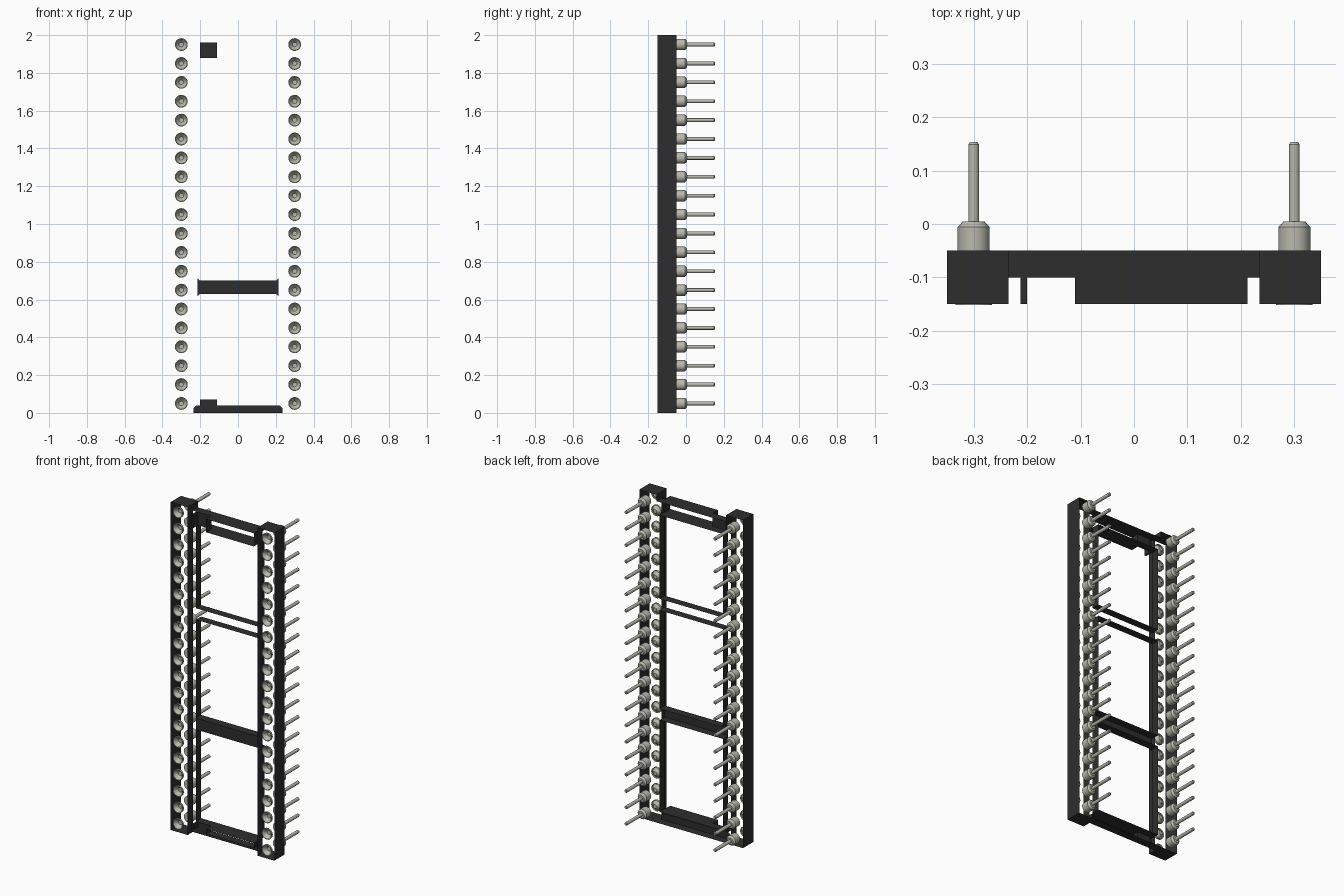
import bpy, bmesh, math
from mathutils import Matrix

cube = bpy.data.objects.get("Cube")
if cube:
    bpy.data.objects.remove(cube, do_unlink=True)


def make_material(name, color, metallic=0.0):
    mat = bpy.data.materials.new(name)
    mat.use_nodes = True
    mat.diffuse_color = (*color, 1)
    bsdf = mat.node_tree.nodes["Principled BSDF"]
    bsdf.inputs["Base Color"].default_value = (*color, 1)
    bsdf.inputs["Roughness"].default_value = 0.6
    return mat


BLACK = make_material("black plastic", (0.027, 0.027, 0.027))
METAL = make_material("pale metal", (0.48, 0.48, 0.42))

# Main dimensions
FRONT, STEP, BACK = -0.15, -0.10, -0.05
OUTER, RAIL_IN, WINDOW, BLOCK = 0.35, 0.235, 0.214, 0.212
NOTCH_L, NOTCH_R = -0.2, -0.11
TOP, END_HI, END_LO = 2.0, 1.96, 1.88
TAB, SILL = 0.04, 0.07
BARS = [(0.63, 0.70), (1.30, 1.37)]


def add_object(name, bm, mat):
    mesh = bpy.data.meshes.new(name)
    bm.to_mesh(mesh)
    bm.free()
    mesh.materials.append(mat)
    obj = bpy.data.objects.new(name, mesh)
    bpy.context.collection.objects.link(obj)
    return obj


def face(bm, points):
    bm.faces.new([bm.verts.new(p) for p in points])


def side_wall(bm, x, y0, y1, z0, z1):
    face(bm, [(x, y0, z0), (x, y1, z0), (x, y1, z1), (x, y0, z1)])


def level_wall(bm, z, x0, x1, y0, y1):
    face(bm, [(x0, y0, z), (x1, y0, z), (x1, y1, z), (x0, y1, z)])


def front_face(bm, y, outline):
    face(bm, [(x, y, z) for x, z in outline])


# Side rails: open moulded shells with a stepped inner wall
for side, name in ((-1, "right_rail"), (1, "left_rail")):
    bm = bmesh.new()
    side_wall(bm, side * OUTER, FRONT, BACK, 0, TOP)
    side_wall(bm, side * RAIL_IN, FRONT, STEP, 0, TOP)
    side_wall(bm, side * RAIL_IN, STEP, BACK, END_HI, TOP)
    for z in (0, TOP):
        level_wall(bm, z, side * RAIL_IN, side * OUTER, FRONT, BACK)
    edges = [SILL] + [z for bar in BARS for z in bar] + [END_LO]
    for low, high in zip(edges[::2], edges[1::2]):
        side_wall(bm, side * WINDOW, STEP, BACK, low, high)
    add_object(name, bm, BLACK)

# Cross bars: thin recessed walls, the lower one with a front face
for i, (low, high) in enumerate(BARS):
    bm = bmesh.new()
    for z in (low, high):
        level_wall(bm, z, -WINDOW, WINDOW, STEP, BACK)
    if i == 0:
        f, w = 0.012, WINDOW
        front_face(bm, STEP, [(-w, low - f), (f - w, low), (w - f, low), (w, low - f),
                              (w, high + f), (w - f, high), (f - w, high), (-w, high + f)])
    add_object("lower_cross_bar" if i == 0 else "upper_cross_bar", bm, BLACK)

# End blocks: raised walls split by the orientation notch
for name, low, high in (("bottom_end_block", TAB, SILL), ("top_end_block", END_LO, END_HI)):
    bm = bmesh.new()
    for z in (low, high):
        level_wall(bm, z, -BLOCK, NOTCH_L, FRONT, STEP)
        level_wall(bm, z, NOTCH_R, BLOCK, FRONT, STEP)
    for x in (-BLOCK, NOTCH_L, NOTCH_R, BLOCK):
        side_wall(bm, x, FRONT, STEP, low, high)
    front_face(bm, STEP, [(NOTCH_L, low), (NOTCH_R, low), (NOTCH_R, high), (NOTCH_L, high)])
    if low > 1:
        level_wall(bm, high, -RAIL_IN, RAIL_IN, STEP, BACK)
        level_wall(bm, low, -WINDOW, WINDOW, STEP, BACK)
    else:
        level_wall(bm, high, -WINDOW, WINDOW, STEP, BACK)
    add_object(name, bm, BLACK)

# Bottom tab with softened upper corners
bm = bmesh.new()
level_wall(bm, 0, -RAIL_IN, RAIL_IN, STEP, BACK)
r = 0.015
front_face(bm, STEP, [(-RAIL_IN, 0), (RAIL_IN, 0), (RAIL_IN, TAB - r),
                      (RAIL_IN - r, TAB), (r - RAIL_IN, TAB), (-RAIL_IN, TAB - r)])
add_object("bottom_tab", bm, BLACK)


def lathe(name, profile, sides=20):
    """Turn (radius, y) points about the y axis."""
    bm = bmesh.new()
    verts = [bm.verts.new((rad, y, 0)) for rad, y in profile]
    edges = [bm.edges.new(pair) for pair in zip(verts, verts[1:])]
    bmesh.ops.spin(bm, geom=verts + edges, cent=(0, 0, 0), axis=(0, 1, 0),
                   angle=math.tau, steps=sides)
    bmesh.ops.remove_doubles(bm, verts=bm.verts, dist=0.0001)
    bmesh.ops.recalc_face_normals(bm, faces=bm.faces)
    return add_object(name, bm, METAL)


# Contact parts: a funnel in the front and a stepped pin at the back
funnel = lathe("contact_funnel", [(0.033, -0.14), (0.034, -0.152), (0.03, -0.152),
                                  (0.012, -0.13), (0.0, -0.13)])
pin = lathe("contact_pin", [(0.0, BACK), (0.03, BACK), (0.03, -0.006), (0.02, 0.005),
                            (0.01, 0.005), (0.01, 0.149), (0.007, 0.153), (0.0, 0.153)])

for part in (funnel, pin):
    bpy.ops.object.select_all(action="DESELECT")
    part.select_set(True)
    bpy.context.view_layer.objects.active = part
    bpy.ops.object.shade_smooth_by_angle(angle=math.radians(30))

# Two rows of twenty contacts
for row, x in (("right", -0.3), ("left", 0.3)):
    for i in range(20):
        for part in (funnel, pin):
            copy = bpy.data.objects.new(f"{row}_{part.name}_{i + 1}", part.data)
            copy.matrix_world = Matrix.Translation((x, 0, 0.05 + 0.1 * i))
            bpy.context.collection.objects.link(copy)
for part in (funnel, pin):
    bpy.data.objects.remove(part, do_unlink=True)
